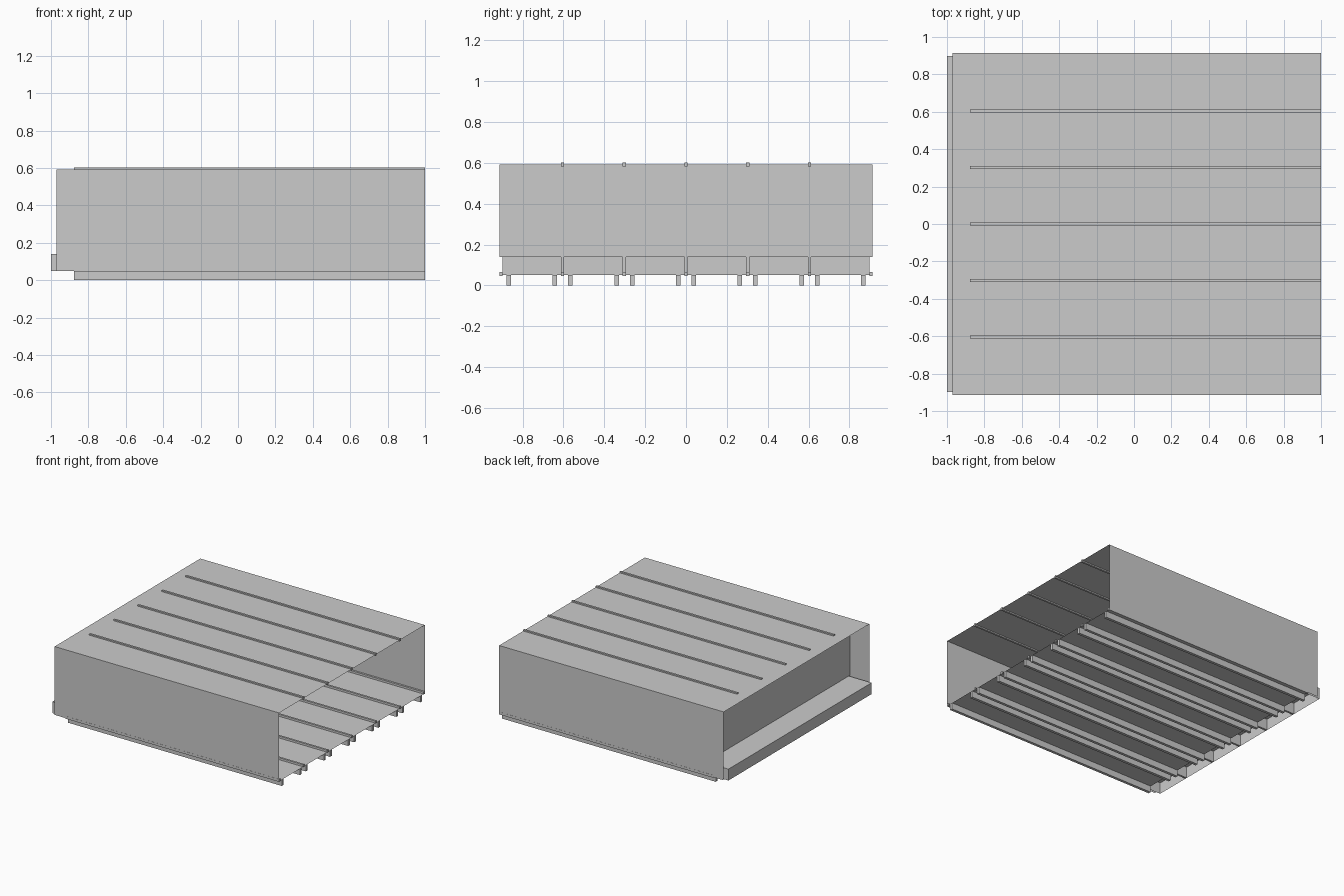
import bpy

if "Cube" in bpy.data.objects:
    bpy.data.objects.remove(bpy.data.objects["Cube"])

PITCH = 0.302          # lane spacing
HALF = 0.913           # half width of the cover
REAR, START, FRONT = 1.0, -0.877, -0.97


def mesh_object(name, verts, faces):
    me = bpy.data.meshes.new(name)
    me.from_pydata(verts, [], faces)
    me.update()
    ob = bpy.data.objects.new(name, me)
    bpy.context.collection.objects.link(ob)
    return ob


def box(name, x0, x1, y0, y1, z0, z1):
    v = [(x, y, z) for x in (x0, x1) for y in (y0, y1) for z in (z0, z1)]
    f = [(0, 1, 3, 2), (4, 6, 7, 5), (0, 4, 5, 1), (2, 3, 7, 6), (0, 2, 6, 4), (1, 5, 7, 3)]
    return mesh_object(name, v, f)


def sheet(name, profile, x0, x1):
    """Thin sheet: (y, z) profile extruded along x."""
    v = [(x, y, z) for y, z in profile for x in (x0, x1)]
    f = [(2 * i, 2 * i + 1, 2 * i + 3, 2 * i + 2) for i in range(len(profile) - 1)]
    return mesh_object(name, v, f)


# Cover: two side walls and roof, open at both ends
sheet("cover", [(-HALF, 0.05), (-HALF, 0.592), (HALF, 0.592), (HALF, 0.05)], FRONT, REAR)

# Recessed end panel above the shelf
mesh_object("end_panel",
            [(-0.80, -HALF, 0.14), (-0.80, HALF, 0.14), (-0.80, HALF, 0.592), (-0.80, -HALF, 0.592)],
            [(0, 3, 2, 1)])

# Floor sheet
sheet("floor", [(-HALF, 0.05), (HALF, 0.05)], START, REAR)

# Hollow shelf with front lip and closed ends, open underneath
L = 0.897
mesh_object("shelf",
            [(x, y, z) for x in (-1.0, -0.80) for y in (-L, L) for z in (0.05, 0.14)],
            [(0, 1, 3, 2), (1, 5, 7, 3), (0, 4, 5, 1), (2, 3, 7, 6)])

# Lane dividers, roof ribs and floor rails
for i in range(-3, 4):
    y = i * PITCH
    box(f"floor_rail_{i + 3}", START, REAR, y - 0.008, y + 0.008, 0.046, 0.066)
    if abs(i) < 3:
        box(f"roof_rib_{i + 3}", START, REAR, y - 0.008, y + 0.008, 0.582, 0.602)
        box(f"shelf_divider_{i + 3}", -0.998, -0.80, y - 0.008, y + 0.008, 0.05, 0.138)

# Two runners under each lane
for i in range(6):
    for j, s in enumerate((-1, 1)):
        y = (i - 2.5) * PITCH + s * 0.113
        box(f"runner_{i}_{j}", START, REAR, y - 0.011, y + 0.011, 0.0, 0.05)
